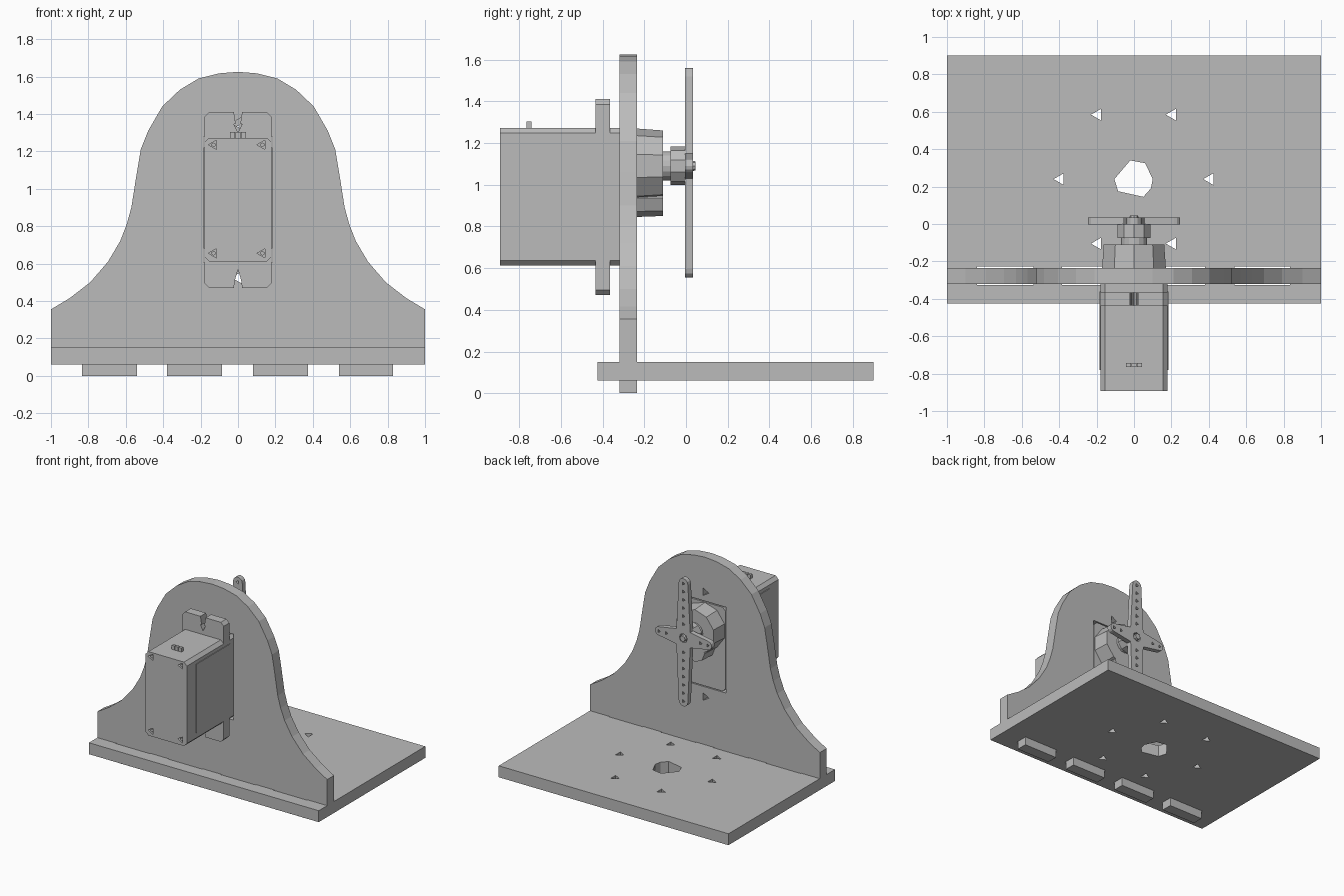
import bpy, bmesh, math
from mathutils import Matrix, Vector

cube = bpy.data.objects.get("Cube")
if cube:
    bpy.data.objects.remove(cube, do_unlink=True)

grey = bpy.data.materials.new("plain grey")
grey.use_nodes = True
COLOUR = (0.5, 0.5, 0.5, 1)
grey.diffuse_color = COLOUR
grey.node_tree.nodes["Principled BSDF"].inputs["Base Color"].default_value = COLOUR


def finish(name, bm):
    bmesh.ops.recalc_face_normals(bm, faces=bm.faces[:])
    mesh = bpy.data.meshes.new(name)
    bm.to_mesh(mesh)
    bm.free()
    mesh.materials.append(grey)
    obj = bpy.data.objects.new(name, mesh)
    bpy.context.collection.objects.link(obj)


def solid(name, loops, axis, lo, hi):
    """Extrude an outline (first loop) with holes (other loops) along y or z."""
    bm = bmesh.new()
    edges = []
    direction = Vector((0, 1, 0) if axis == "Y" else (0, 0, 1))
    for loop in loops:
        vs = [bm.verts.new((u, lo, v) if axis == "Y" else (u, v, lo)) for u, v in loop]
        edges += [bm.edges.new((vs[i - 1], vs[i])) for i in range(len(vs))]
    bmesh.ops.triangle_fill(bm, edges=edges, use_beauty=True, normal=direction)
    ext = bmesh.ops.extrude_face_region(bm, geom=bm.faces[:])
    top = [g for g in ext["geom"] if isinstance(g, bmesh.types.BMVert)]
    bmesh.ops.translate(bm, verts=top, vec=direction * (hi - lo))
    finish(name, bm)


def rect(u0, u1, v0, v1):
    return [(u0, v0), (u1, v0), (u1, v1), (u0, v1)]


def chamfered(u, v0, v1, c):
    return [(-u, v0 + c), (-u + c, v0), (u - c, v0), (u, v0 + c),
            (u, v1 - c), (u - c, v1), (-u + c, v1), (-u, v1 - c)]


def ring(u, v, r, n=3):
    return [(u - r * math.cos(math.tau * i / n),
             v - r * math.sin(math.tau * i / n)) for i in range(n)]


def box(name, x0, x1, y0, y1, z0, z1):
    solid(name, [rect(x0, x1, y0, y1)], "Z", z0, z1)


def drum(name, r_front, r_back, y0, y1, x, z, n):
    """Tapered cylinder lying along y."""
    bm = bmesh.new()
    bmesh.ops.create_cone(bm, cap_ends=True, segments=n, radius1=r_front,
                          radius2=r_back, depth=y1 - y0)
    place = Matrix.Translation((x, (y0 + y1) / 2, z)) @ Matrix.Rotation(-math.pi / 2, 4, "X")
    bmesh.ops.transform(bm, matrix=place, verts=bm.verts[:])
    finish(name, bm)


WALL_Y = (-0.32, -0.235)
TABS = [(-0.835, -0.54), (-0.38, -0.085), (0.08, 0.375), (0.54, 0.83)]
AXIS_Z = 1.09

# Base plate with tab slots, screw holes and a rough centre hole
plate = [rect(-1, 1, -0.425, 0.9)]
plate += [rect(a - 0.004, b + 0.004, WALL_Y[0] - 0.007, WALL_Y[1] + 0.007) for a, b in TABS]
for i in range(6):
    a = math.pi * i / 3
    plate.append(ring(0.006 + 0.4 * math.cos(a), 0.24 + 0.398 * math.sin(a), 0.036))
plate.append([(-0.02, 0.34), (0.06, 0.325), (0.1, 0.24), (0.09, 0.19),
              (0.05, 0.145), (-0.085, 0.175), (-0.105, 0.24)])
solid("base_plate", plate, "Z", 0.06, 0.15)

# Bell-shaped upright wall with bottom tabs and a motor window
side = [(1, 0.355), (0.9, 0.415), (0.79, 0.5), (0.695, 0.61), (0.63, 0.72),
        (0.595, 0.81), (0.57, 0.9), (0.545, 1.06), (0.52, 1.21), (0.48, 1.31),
        (0.405, 1.44), (0.31, 1.53), (0.21, 1.59), (0.1, 1.617)]
outline = [(-1, 0.15)]
for a, b in TABS:
    outline += [(a, 0.15), (a, 0), (b, 0), (b, 0.15)]
outline += [(1, 0.15)] + side + [(0, 1.625)] + [(-x, z) for x, z in reversed(side)]
window = rect(-0.185, 0.185, 0.605, 1.28)
solid("upright_wall", [outline, window, ring(0, 1.35, 0.035), ring(0, 0.525, 0.035)],
      "Y", *WALL_Y)

# Motor case with a screwed front cover
case = chamfered(0.18, 0.612, 1.272, 0.025)
solid("motor_case", [case], "Y", -0.875, WALL_Y[1])
screws = [(x, z) for x in (-0.13, 0.13) for z in (0.655, 1.235)]
solid("motor_cover", [case] + [ring(x, z, 0.028) for x, z in screws], "Y", -0.893, -0.875)
for x, z in screws:
    drum("cover_screw", 0.012, 0.012, -0.885, -0.87, x, z, 6)
for s in (-1, 1):
    box("side_panel", *sorted((s * 0.178, s * 0.185)), -0.78, -0.36, 0.68, 1.22)

# Mounting ears with open screw notches
top_notch = [(0.022, 1.41), (0.012, 1.345), (0.022, 1.345), (0, 1.3),
             (-0.022, 1.345), (-0.012, 1.345), (-0.022, 1.41)]
low_notch = [(-0.022, 0.47), (-0.017, 0.51), (0, 0.57), (0.017, 0.51), (0.022, 0.47)]
ear = chamfered(0.18, 0.47, 1.41, 0.025)
solid("mounting_ears", [ear[:2] + low_notch + ear[2:6] + top_notch + ear[6:]],
      "Y", -0.435, -0.365)

# Cable pins on top of the case
for x in (-0.03, 0, 0.03):
    box("cable_pin", x - 0.013, x + 0.013, -0.765, -0.742, 1.26, 1.303)

# Gear housing, output shaft and horn hub
drum("gear_housing", 0.18, 0.17, WALL_Y[1] - 0.01, -0.11, 0, AXIS_Z, 10)
drum("idler_housing", 0.09, 0.085, WALL_Y[1] - 0.01, -0.11, 0, 0.935, 8)
drum("output_shaft", 0.07, 0.07, -0.115, -0.07, 0, AXIS_Z, 16)
drum("horn_hub", 0.092, 0.092, -0.075, 0, 0, AXIS_Z, 10)

# Four-armed horn with rounded tips and small holes
horn, holes = [], [ring(0, AXIS_Z, 0.035, 8)]
for k, (length, tip, count) in enumerate([(0.247, 0.034, 2), (0.47, 0.04, 6),
                                          (0.247, 0.034, 2), (0.535, 0.04, 7)]):
    turn = Matrix.Rotation(k * math.pi / 2, 2)
    for i in range(7):
        a = -math.pi / 2 + math.pi * i / 6
        p = turn @ Vector((length - tip + tip * math.cos(a), tip * math.sin(a)))
        horn.append((p.x, AXIS_Z + p.y))
    corner = turn @ Vector((0.06, 0.06))
    horn.append((corner.x, AXIS_Z + corner.y))
    for i in range(count):
        p = turn @ Vector((length - tip - i * 0.064, 0))
        holes.append(ring(p.x, AXIS_Z + p.y, 0.015))
solid("output_horn", [horn] + holes, "Y", -0.004, 0.034)
drum("horn_screw", 0.03, 0.022, -0.01, 0.045, 0, AXIS_Z, 8)
